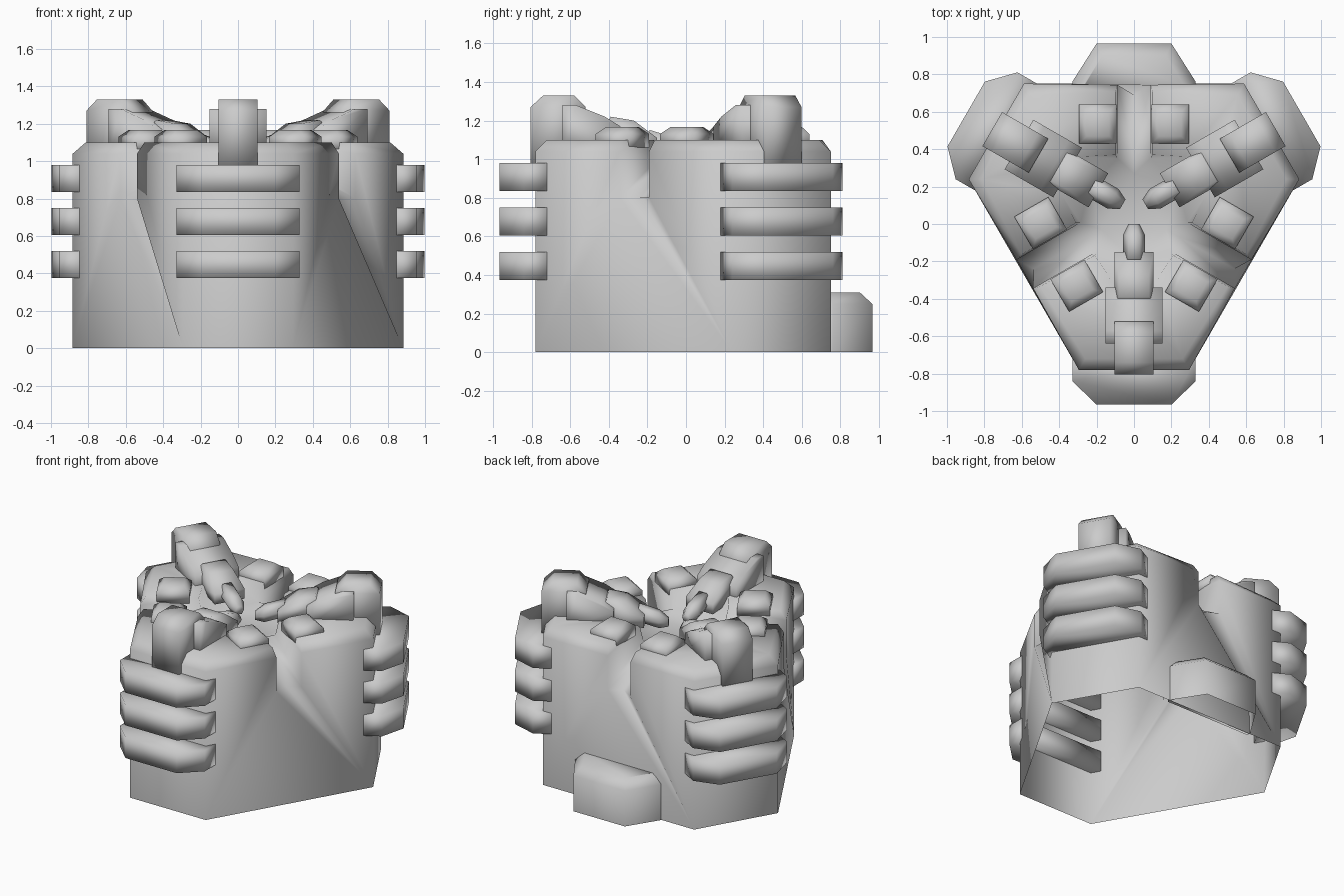
import bpy, bmesh, math
from mathutils import Vector

cube = bpy.data.objects.get("Cube")
if cube:
    bpy.data.objects.remove(cube, do_unlink=True)

grey = bpy.data.materials.new("plain_grey")
grey.use_nodes = True
colour = (0.6, 0.6, 0.6, 1)
grey.diffuse_color = colour
grey.node_tree.nodes["Principled BSDF"].inputs["Base Color"].default_value = colour

CENTRE_Y = 0.07
LOBES = {"front": -90, "left": 30, "right": 150}
VALLEYS = {"front_left": -30, "back": 90, "front_right": 210}


def place(angle, along, across, z):
    """Point measured outward from the symmetry axis in a given direction."""
    a = math.radians(angle)
    return Vector((along * math.cos(a) - across * math.sin(a),
                   CENTRE_Y + along * math.sin(a) + across * math.cos(a), z))


def finish(name, bm):
    bmesh.ops.remove_doubles(bm, verts=bm.verts[:], dist=0.0005)
    bmesh.ops.recalc_face_normals(bm, faces=bm.faces[:])
    mesh = bpy.data.meshes.new(name)
    bm.to_mesh(mesh)
    bm.free()
    mesh.materials.append(grey)
    mesh.shade_smooth()
    bpy.context.collection.objects.link(bpy.data.objects.new(name, mesh))


def loft(name, angle, rings, closed=True):
    """Skin successive rings of (along, across, z) points."""
    bm = bmesh.new()
    loops = [[bm.verts.new(place(angle, *p)) for p in ring] for ring in rings]
    n = len(loops[0])
    for low, high in zip(loops, loops[1:]):
        for i in range(n):
            j = (i + 1) % n
            bm.faces.new((low[i], low[j], high[j], high[i]))
    bm.faces.new(loops[-1])
    if closed:
        bm.faces.new(loops[0][::-1])
    finish(name, bm)


def slab(inner, inner_z, outer, outer_z, half, middle=0):
    """Four-cornered ring whose height may differ at its two ends."""
    return [(inner, middle - half, inner_z), (outer, middle - half, outer_z),
            (outer, middle + half, outer_z), (inner, middle + half, inner_z)]


# Body: three lobes, divided by straight-walled channels, around a central pit
bm = bmesh.new()


def face(*points):
    bm.faces.new([bm.verts.new(p) for p in points])


floor = []
for angle in LOBES.values():
    sides = []
    floor_lobe = place(angle, 0.27, 0, 0.96)
    floor.append(floor_lobe)
    for s in (-1, 1):
        valley = angle + 60 * s
        foot = place(angle, 0.85, 0.295 * s, 0)
        shoulder = place(angle, 0.85, 0.295 * s, 1.04)
        crown = place(angle, 0.79, 0.26 * s, 1.1)
        lip = place(valley, 0.674, -0.088 * s, 1.04)
        lip_top = place(valley, 0.636, -0.1 * s, 1.1)
        lip_low = place(valley, 0.674, -0.088 * s, 0.8)
        mouth = place(valley, 0.30, -0.1 * s, 1.1)
        pit_edge = place(angle, 0.38, 0.116 * s, 1.1)
        notch = place(valley, 0.62, 0, 0.8)
        channel_end = place(valley, 0.28, -0.088 * s, 1.0)
        channel_middle = place(valley, 0.28, 0, 1.0)
        floor_valley = place(valley, 0.2, 0, 0.96)
        face(foot, lip_low, lip, shoulder)
        face(shoulder, lip, lip_top, crown)
        face(lip, lip_low, channel_end, mouth)
        face(lip, mouth, lip_top)
        face(lip_low, notch, channel_middle, channel_end)
        face(pit_edge, mouth, channel_end, floor_lobe)
        face(channel_end, channel_middle, floor_valley, floor_lobe)
        if s == 1:
            # Flush wall below the channel, with a thin slanting recess
            next_foot = place(angle + 120, 0.85, -0.295, 0)
            face(foot, next_foot, lip_low)
            face(lip_low, next_foot, notch)
            floor.append(floor_valley)
        else:
            face(foot, notch, lip_low)
        sides.append((foot, shoulder, crown, lip_top, mouth, pit_edge))
    a, b = sides
    face(a[0], b[0], b[1], a[1])
    face(a[1], b[1], b[2], a[2])
    face(*a[2:], *b[:1:-1])
    face(a[5], b[5], floor_lobe)
face(*floor)
finish("body", bm)

for side, angle in LOBES.items():
    # Stacked bumper ribs
    outline = [(0.79, -0.33), (0.91, -0.33), (1.036, -0.2),
               (1.036, 0.2), (0.91, 0.33), (0.79, 0.33)]
    for level, z in enumerate((0.375, 0.605, 0.835), 1):
        loft(f"{side}_rib_{level}", angle,
             [[(r, t, h) for r, t in outline] for h in (z, z + 0.145)])

    # Claw arm, from the outer post inward to the tip
    loft(f"{side}_arm_post", angle, [
        slab(0.59, 0.96, 0.875, 0.96, 0.105),
        slab(0.59, 1.27, 0.875, 1.27, 0.105),
        slab(0.65, 1.33, 0.81, 1.33, 0.105)])
    profile = [(0.41, 1.04), (0.41, 1.17), (0.49, 1.22),
               (0.64, 1.28), (0.71, 1.28), (0.71, 1.04)]
    loft(f"{side}_arm_upper", angle,
         [[(r, t, z) for r, z in profile] for t in (-0.153, 0.153)])
    loft(f"{side}_arm_fore", angle, [
        slab(0.22, 1.04, 0.48, 1.06, 0.105),
        slab(0.22, 1.11, 0.48, 1.18, 0.105),
        slab(0.34, 1.2, 0.46, 1.22, 0.08)])
    loft(f"{side}_arm_tip", angle, [
        [(r, w * math.cos(k * math.pi / 3), z + w * math.sin(k * math.pi / 3))
         for k in range(6)]
        for r, w, z in ((0.26, 0.06, 1.1), (0.13, 0.06, 1.06), (0.07, 0.03, 1.04))])

# Raised pads on both sides of each valley
for side, angle in VALLEYS.items():
    for s, label in ((-1, "a"), (1, "b")):
        mid = 0.193 * s
        loft(f"{side}_pad_{label}", angle, [
            slab(0.36, 1.06, 0.57, 1.06, 0.1, mid),
            slab(0.36, 1.13, 0.57, 1.13, 0.1, mid),
            slab(0.40, 1.167, 0.53, 1.167, 0.06, mid)])

# Low bulge at the back
base = [(0.66, -0.33), (0.69, -0.33), (0.895, -0.2),
        (0.895, 0.2), (0.69, 0.33), (0.66, 0.33)]
top = [(0.66, -0.27), (0.67, -0.27), (0.83, -0.17),
       (0.83, 0.17), (0.67, 0.27), (0.66, 0.27)]
loft("back_bulge", 90, [[(r, t, 0) for r, t in base],
                        [(r, t, 0.25) for r, t in base],
                        [(r, t, 0.31) for r, t in top]], closed=False)
